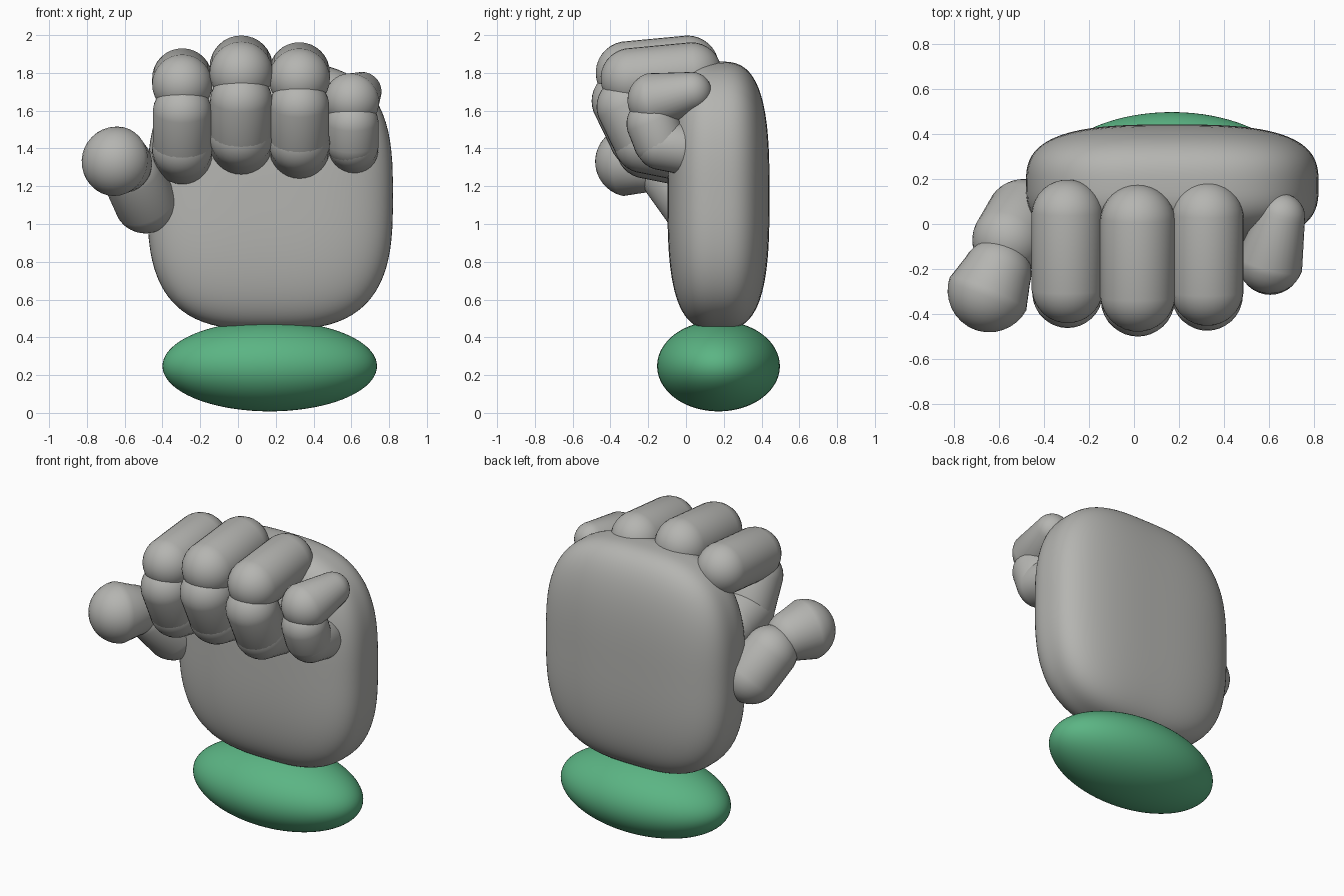
import bpy
import bmesh
from mathutils import Vector, Matrix

if "Cube" in bpy.data.objects:
    bpy.data.objects.remove(bpy.data.objects["Cube"], do_unlink=True)


def make_material(name, color):
    mat = bpy.data.materials.new(name)
    mat.use_nodes = True
    mat.diffuse_color = (*color, 1)
    mat.node_tree.nodes["Principled BSDF"].inputs["Base Color"].default_value = (*color, 1)
    return mat


grey = make_material("glove grey", (0.46, 0.46, 0.44))
green = make_material("cuff green", (0.105, 0.46, 0.23))


def finish(name, bm, mat):
    mesh = bpy.data.meshes.new(name)
    for face in bm.faces:
        face.smooth = True
    bm.to_mesh(mesh)
    bm.free()
    mesh.materials.append(mat)
    obj = bpy.data.objects.new(name, mesh)
    bpy.context.collection.objects.link(obj)
    return obj


def rounded_block(name, center, radii, power, mat):
    """Superellipsoid: power 2 is an ellipsoid, higher is boxier."""
    bm = bmesh.new()
    bmesh.ops.create_cube(bm, size=2)
    bmesh.ops.subdivide_edges(bm, edges=bm.edges[:], cuts=23, use_grid_fill=True)
    for v in bm.verts:
        length = sum(abs(c) ** power for c in v.co) ** (1 / power)
        v.co = Vector(c / length * r for c, r in zip(v.co, radii)) + Vector(center)
    return finish(name, bm, mat)


def capsule(name, start, end, r_start, r_end):
    """Round-ended segment between two joints, optionally tapered."""
    start, end = Vector(start), Vector(end)
    axis = end - start
    bm = bmesh.new()
    bmesh.ops.create_uvsphere(bm, u_segments=32, v_segments=17, radius=1)
    for v in bm.verts:
        if v.co.z > 0:
            v.co = v.co * r_end + Vector((0, 0, axis.length))
        else:
            v.co *= r_start
    turn = axis.to_track_quat("Z", "Y").to_matrix().to_4x4()
    bm.transform(Matrix.Translation(start) @ turn)
    return finish(name, bm, grey)


def finger(name, joints, radii):
    """Chain of curled segments through the joints."""
    parts = ("knuckle", "middle", "tip")
    for i, part in enumerate(parts):
        r0, r1 = radii[i]
        capsule(f"{name}_{part}", joints[2 * i], joints[2 * i + 1], r0, r1)


# Cuff and palm
rounded_block("cuff", (0.168, 0.172, 0.248), (0.568, 0.325, 0.24), 2, green)
rounded_block("palm", (0.17, 0.172, 1.15), (0.65, 0.27, 0.71), 3, grey)

# Three long fingers share one curl, offset per finger: x, y shift, z shift, radius
for name, x, dy, dz, r in (
    ("index_finger", -0.295, 0.03, -0.06, 0.16),
    ("middle_finger", 0.017, 0.0, 0.0, 0.168),
    ("ring_finger", 0.325, 0.02, -0.03, 0.162),
):
    curl = [(0.007, 1.83), (-0.31, 1.80), (-0.335, 1.65),
            (-0.26, 1.495), (-0.24, 1.46), (-0.09, 1.43)]
    joints = [(x, y + dy, z + dz) for y, z in curl]
    finger(name, joints, [(r, r), (r * 0.98, r * 0.98), (r, r)])

# Little finger, tapered towards the hand
finger("little_finger",
       [(0.655, 0.03, 1.70), (0.605, -0.16, 1.655),
        (0.605, -0.175, 1.53), (0.605, -0.14, 1.44),
        (0.61, -0.13, 1.42), (0.61, -0.03, 1.40)],
       [(0.105, 0.15), (0.14, 0.14), (0.135, 0.135)])

# Thumb
capsule("thumb_base", (-0.49, 0.03, 1.12), (-0.555, -0.07, 1.25), 0.17, 0.163)
capsule("thumb_tip", (-0.61, -0.22, 1.32), (-0.642, -0.295, 1.33), 0.155, 0.186)
